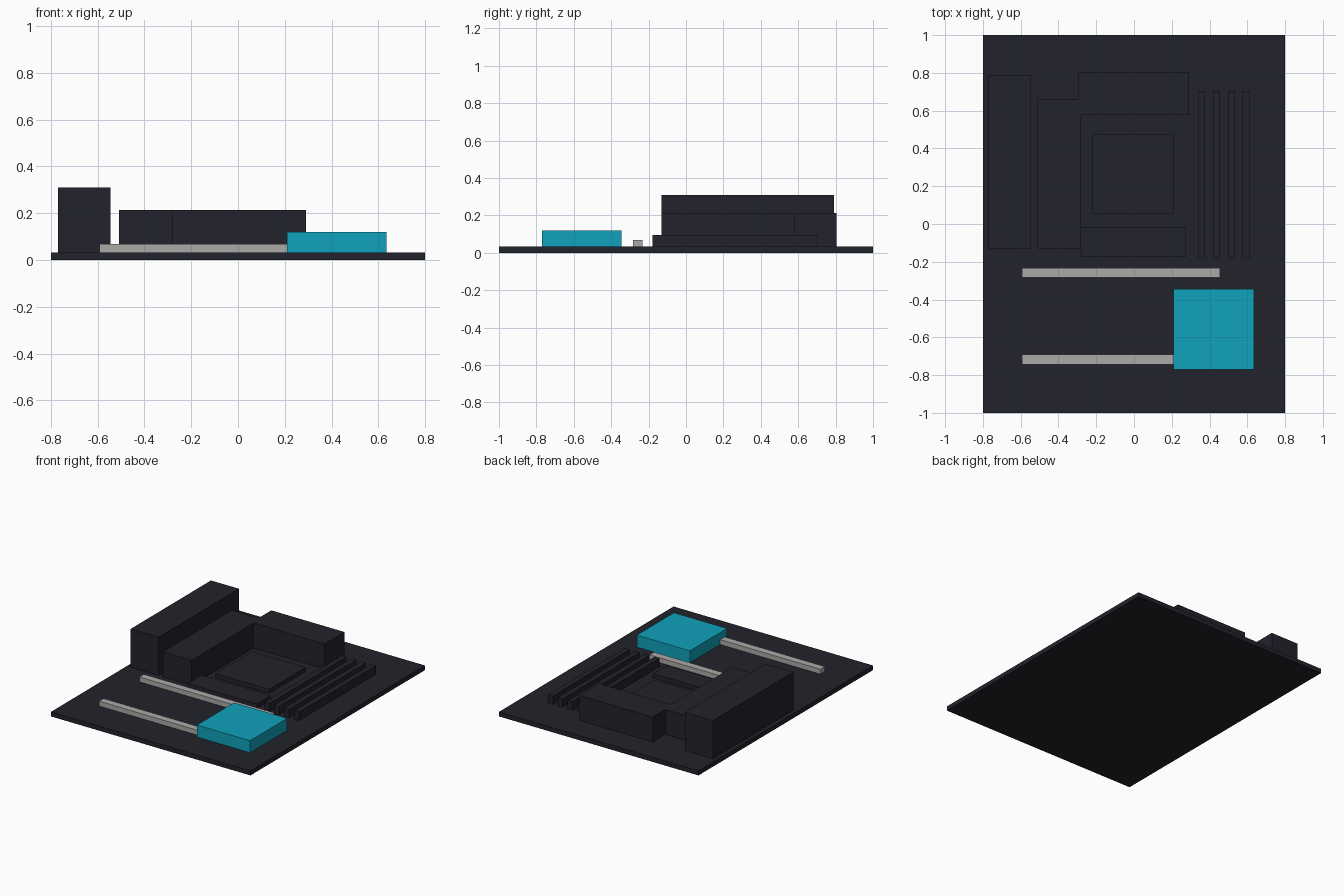
import bpy, bmesh

if "Cube" in bpy.data.objects:
    bpy.data.objects.remove(bpy.data.objects["Cube"])

def material(name, rgb):
    m = bpy.data.materials.new(name)
    m.diffuse_color = (*rgb, 1)
    m.use_nodes = True
    m.node_tree.nodes["Principled BSDF"].inputs["Base Color"].default_value = m.diffuse_color
    return m

DARK = material("dark_slate", (0.016, 0.016, 0.025))
GREY = material("light_grey", (0.41, 0.40, 0.39))
TEAL = material("teal", (0.005, 0.36, 0.50))
TOP = 0.033  # top surface of the board


def prism(name, outline, z0, z1, mat):
    """Extrude a flat outline from z0 to z1."""
    bm = bmesh.new()
    face = bm.faces.new([bm.verts.new((x, y, z0)) for x, y in outline])
    ext = bmesh.ops.extrude_face_region(bm, geom=[face])
    verts = [g for g in ext["geom"] if isinstance(g, bmesh.types.BMVert)]
    bmesh.ops.translate(bm, verts=verts, vec=(0, 0, z1 - z0))
    bmesh.ops.recalc_face_normals(bm, faces=bm.faces)
    me = bpy.data.meshes.new(name)
    bm.to_mesh(me)
    bm.free()
    me.materials.append(mat)
    ob = bpy.data.objects.new(name, me)
    bpy.context.collection.objects.link(ob)
    return ob


def box(name, x0, x1, y0, y1, z0, z1, mat):
    return prism(name, [(x0, y0), (x1, y0), (x1, y1), (x0, y1)], z0, z1, mat)


# Circuit board
box("circuit_board", -0.8, 0.8, -1, 1, 0, TOP, DARK)

# Tall rear connector housing
box("connector_housing", -0.77, -0.545, -0.13, 0.79, TOP, 0.31, DARK)

# L-shaped heatsink around the processor
prism("heatsink", [(-0.51, -0.13), (-0.28, -0.13), (-0.28, 0.578), (0.29, 0.578),
                   (0.29, 0.805), (-0.297, 0.805), (-0.297, 0.66), (-0.51, 0.66)],
      TOP, 0.214, DARK)

# Processor socket and low cover plate
box("processor_socket", -0.22, 0.21, 0.055, 0.475, TOP, 0.063, DARK)
box("cover_plate", -0.28, 0.275, -0.175, -0.015, TOP, 0.063, DARK)

# Memory slots
for i in range(4):
    x = 0.358 + i * 0.0787
    box(f"memory_slot_{i + 1}", x - 0.019, x + 0.019, -0.178, 0.705, TOP, 0.095, DARK)

# Expansion slots
for i, y in enumerate((-0.258, -0.718)):
    box(f"expansion_slot_{i + 1}", -0.593, 0.455, y - 0.026, y + 0.026, TOP, 0.068, GREY)

# Chipset cooler
box("chipset_cooler", 0.21, 0.636, -0.77, -0.345, TOP, 0.12, TEAL)
